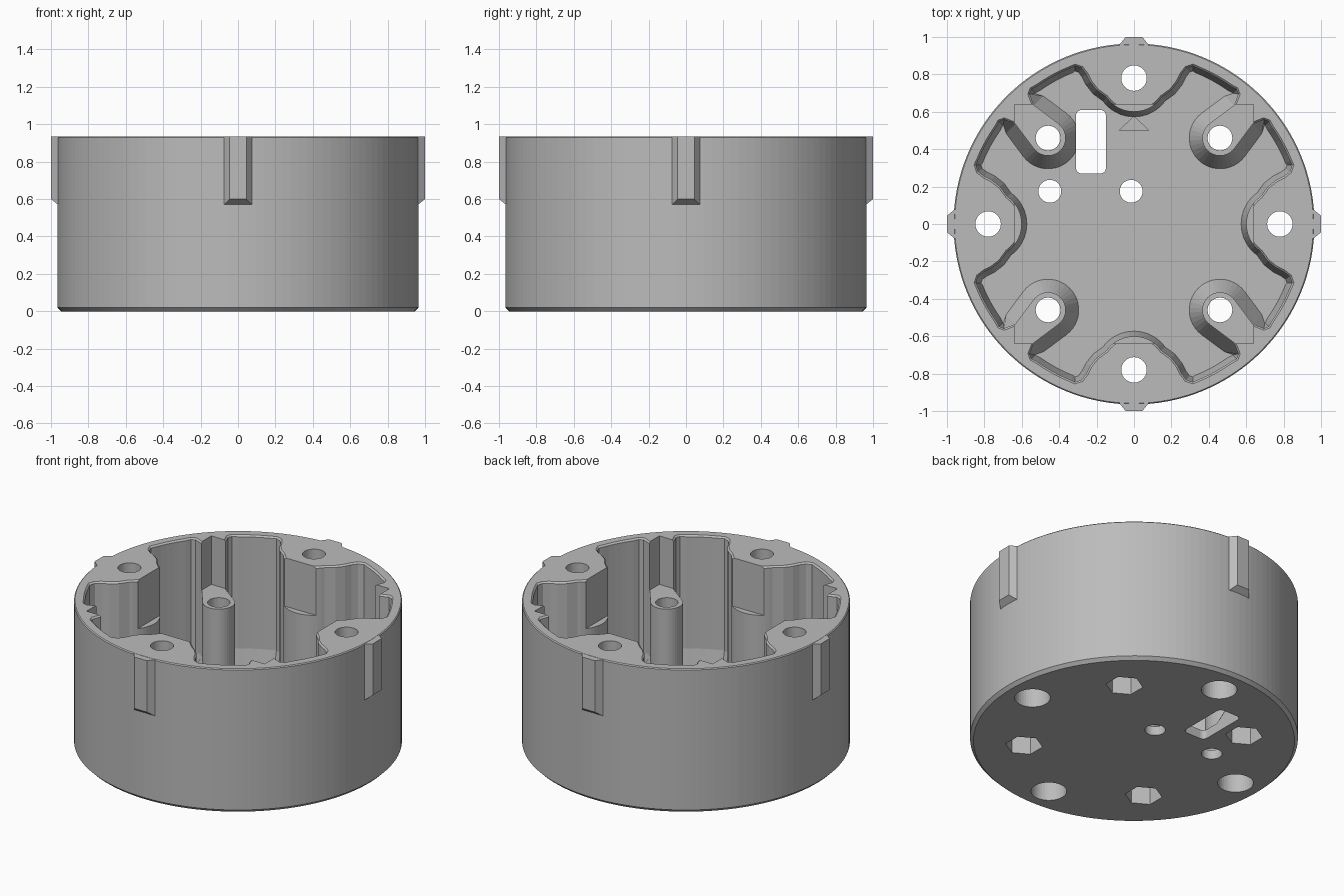
import bpy, bmesh
from math import sin, cos, radians, pi
from mathutils import Vector, Matrix

cube = bpy.data.objects.get("Cube")
if cube:
    bpy.data.objects.remove(cube)

grey = bpy.data.materials.new("plain grey")
grey.use_nodes = True
colour = (0.5, 0.5, 0.5, 1)
grey.diffuse_color = colour
grey.node_tree.nodes["Principled BSDF"].inputs["Base Color"].default_value = colour

TOP, FLOOR, LEDGE = 0.935, 0.06, 0.62


def finish(bm, name):
    bmesh.ops.recalc_face_normals(bm, faces=bm.faces)
    mesh = bpy.data.meshes.new(name)
    bm.to_mesh(mesh)
    bm.free()
    mesh.materials.append(grey)
    ob = bpy.data.objects.new(name, mesh)
    bpy.context.collection.objects.link(ob)
    return ob


def loft(sections, name):
    """Join stacked rings [(points, z), ...] into a closed solid."""
    bm = bmesh.new()
    rings = [[bm.verts.new((p[0], p[1], z)) for p in pts] for pts, z in sections]
    n = len(rings[0])
    for a, b in zip(rings, rings[1:]):
        for i in range(n):
            j = (i + 1) % n
            bm.faces.new((a[i], a[j], b[j], b[i]))
    bm.faces.new(rings[0][::-1])
    bm.faces.new(rings[-1])
    return finish(bm, name)


def arc(cx, cy, r, start, end, steps):
    return [(cx + r * cos(radians(start + (end - start) * i / steps)),
             cy + r * sin(radians(start + (end - start) * i / steps)))
            for i in range(steps + 1)]


def circle(x, y, r, sides=40, turn=0):
    return arc(x, y, r, turn, turn + 360, sides)[:-1]


def cut(target, cutter):
    mod = target.modifiers.new("cut", 'BOOLEAN')
    mod.operation, mod.solver, mod.object = 'DIFFERENCE', 'EXACT', cutter
    bpy.context.view_layer.objects.active = target
    bpy.ops.object.modifier_apply(modifier=mod.name)
    bpy.data.objects.remove(cutter)


def prism(points, z0, z1):
    return loft([(points, z0), (points, z1)], "cutter")


# Housing drum with a bottom chamfer and a fine top edge
R = 0.965
housing = loft([(circle(0, 0, r, 128), z) for r, z in
                ((R - 0.02, 0), (R, 0.02), (R, TOP - 0.006), (R - 0.006, TOP))], "housing")

# One eighth of the cavity outline: screw boss, lobe, web, post
boss = arc(0, 0.78, 0.18, -90, -35, 8)
lobe = [(0.2, 0.715), (0.235, 0.76), (0.255, 0.80), (0.28, 0.833), (0.315, 0.845)]
lobe += arc(0, 0, 0.9, 68, 55, 5) + [(0.548, 0.72), (0.558, 0.695)]
post = [(0.535, 0.635)] + arc(0.46, 0.46, 0.095, 125, 225, 10)
eighth = [(Vector(p), 0.027) for p in boss + lobe] + [(Vector(p), 0.07) for p in post]
quarter = eighth + [(p.yx, d) for p, d in eighth[-2:0:-1]]
outline = [(Matrix.Rotation(-k * pi / 2, 2) @ p, d) for k in range(4) for p, d in quarter]


def inset(amount):
    """Move the outline into the cavity; amount maps each point's flare to a distance."""
    pts, n = [], len(outline)
    for i, (p, d) in enumerate(outline):
        t = (outline[(i + 1) % n][0] - outline[i - 1][0]).normalized()
        pts.append(p + Vector((t.y, -t.x)) * amount(d))
    return pts


# Cavity with flared foot and chamfered rim
wall = inset(lambda d: 0)
cut(housing, loft([(inset(lambda d: d), FLOOR), (wall, 0.2), (wall, TOP - 0.01),
                   (inset(lambda d: -0.02), TOP + 0.01)], "cutter"))

# Square board recess down to the post tops
s = 0.64
cut(housing, prism([(-s, -s), (s, -s), (s, s), (-s, s)], LEDGE, 1.1))

# Bolt holes through bosses with round counterbores, and posts with hex pockets
for k in range(4):
    a = k * pi / 2
    x, y = 0.78 * cos(a), 0.78 * sin(a)
    cut(housing, prism(circle(x, y, 0.068), -0.1, 1.1))
    cut(housing, prism(circle(x, y, 0.105), -0.1, 0.3))
    x, y = 0.65 * cos(a + pi / 4), 0.65 * sin(a + pi / 4)
    cut(housing, prism(circle(x, y, 0.066), -0.1, 1.1))
    cut(housing, prism(circle(x, y, 0.11, 6, 30), -0.1, 0.15))

# Floor openings: two round holes and a rounded slot
for x in (-0.45, -0.015):
    cut(housing, prism(circle(x, 0.175, 0.061), -0.1, 0.3))
slot = []
for x, y, start in ((-0.18, 0.58, 0), (-0.28, 0.58, 90), (-0.28, 0.30, 180), (-0.18, 0.30, 270)):
    slot += arc(x, y, 0.03, start, start + 90, 5)
cut(housing, prism(slot, -0.1, 0.3))

# Engraved direction arrow on the floor
cut(housing, prism([(-0.08, 0.5), (0.08, 0.5), (0, 0.575)], FLOOR - 0.015, FLOOR + 0.05))

# Locating tabs on the outside
for k, side in enumerate(("left", "back", "right", "front")):
    bm = bmesh.new()
    for sgn in (-1, 1):
        for r, w, z in ((0.95, 0.085, 0.56), (1.0, 0.045, 0.6),
                        (0.95, 0.085, TOP - 0.001), (1.0, 0.045, TOP - 0.001)):
            bm.verts.new((r, sgn * w, z))
    bmesh.ops.convex_hull(bm, input=bm.verts)
    bmesh.ops.rotate(bm, verts=bm.verts, matrix=Matrix.Rotation(k * pi / 2, 3, 'Z'))
    finish(bm, side + "_tab")
